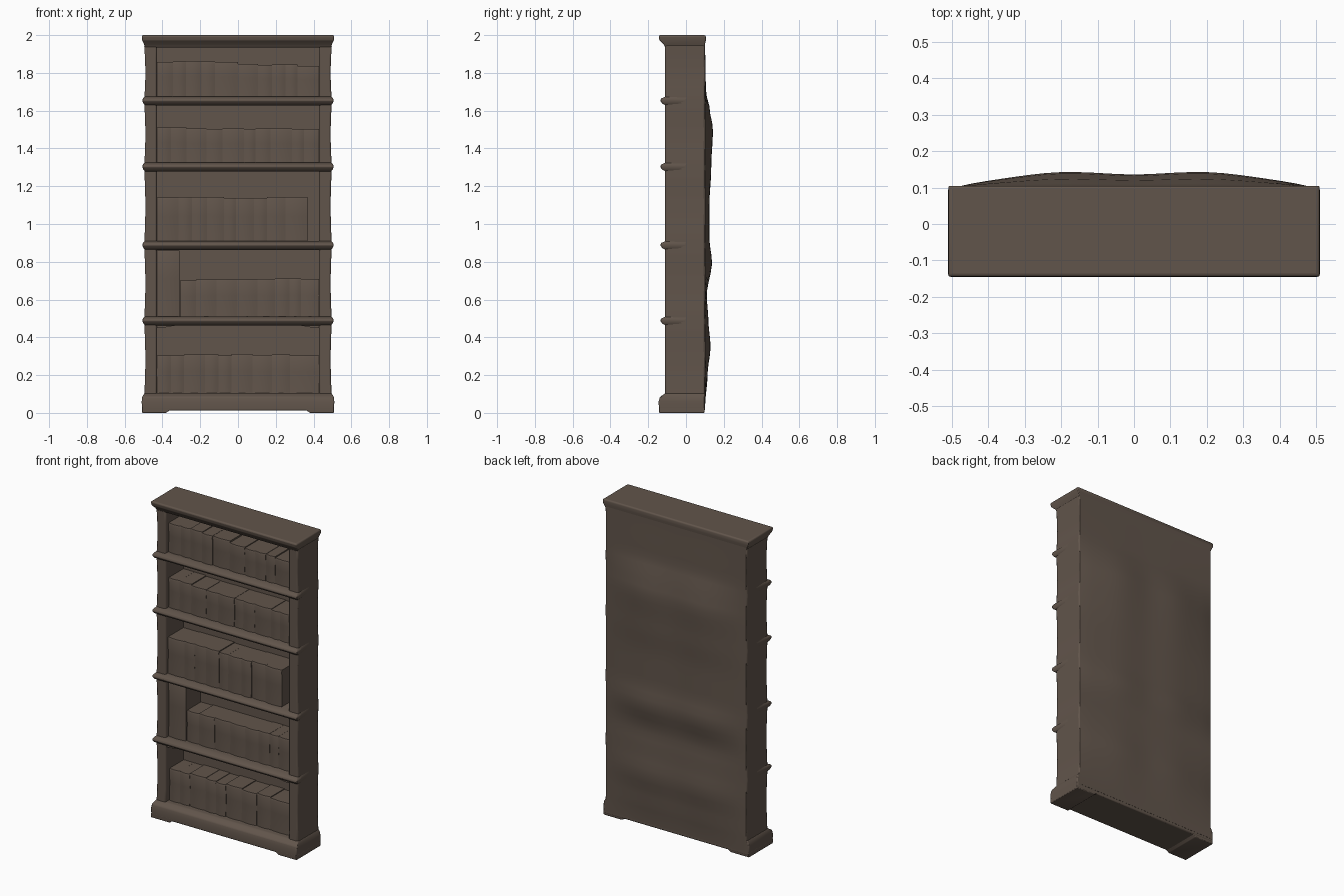
import bpy, bmesh, math, random

random.seed(4)
if "Cube" in bpy.data.objects:
    bpy.data.objects.remove(bpy.data.objects["Cube"])

wood = bpy.data.materials.new("dark_brown_wood")
wood.use_nodes = True
COLOR = (0.12, 0.09, 0.07, 1)
wood.diffuse_color = COLOR
wood.node_tree.nodes["Principled BSDF"].inputs["Base Color"].default_value = COLOR

SHELVES = [0.485, 0.885, 1.3, 1.65]
FRONT, BACK, INNER, OUTER = -0.11, 0.1, 0.43, 0.497


def finish(name, bm, bevel=0.0, angle=40):
    """Turn a bmesh into a smooth-shaded object, optionally with soft edges."""
    bmesh.ops.recalc_face_normals(bm, faces=bm.faces)
    mesh = bpy.data.meshes.new(name)
    bm.to_mesh(mesh)
    bm.free()
    mesh.materials.append(wood)
    obj = bpy.data.objects.new(name, mesh)
    bpy.context.collection.objects.link(obj)
    if bevel:
        mod = obj.modifiers.new("soft_edges", "BEVEL")
        mod.width, mod.segments, mod.limit_method = bevel, 2, "ANGLE"
    bpy.ops.object.select_all(action="DESELECT")
    obj.select_set(True)
    bpy.context.view_layer.objects.active = obj
    bpy.ops.object.shade_smooth_by_angle(angle=math.radians(angle))
    return obj


def loft(bm, rings):
    """Stack outlines of (z, [(x, y), ...]) into a closed solid."""
    loops = [[bm.verts.new((x, y, z)) for x, y in outline] for z, outline in rings]
    n = len(loops[0])
    for low, high in zip(loops, loops[1:]):
        for i in range(n):
            j = (i + 1) % n
            bm.faces.new((low[i], low[j], high[j], high[i]))
    bm.faces.new(loops[0][::-1])
    bm.faces.new(loops[-1])


def rect(x0, x1, y0, y1):
    return [(x0, y0), (x1, y0), (x1, y1), (x0, y1)]


def moulding(name, rings, bevel):
    bm = bmesh.new()
    loft(bm, [(z, rect(-hx, hx, y0, y1)) for z, hx, y0, y1 in rings])
    return finish(name, bm, bevel)


# Plinth, feet and flared cornice
moulding("plinth", [(0.012, 0.508, -0.143, BACK), (0.06, 0.51, -0.145, BACK),
                    (0.085, 0.507, -0.138, BACK), (0.105, 0.495, -0.108, BACK)], 0.006)
for side, label in ((1, "left"), (-1, "right")):
    bm = bmesh.new()
    low = sorted((side * 0.38, side * 0.509))
    high = sorted((side * 0.34, side * 0.509))
    loft(bm, [(0, rect(*low, -0.143, 0.098)), (0.03, rect(*high, -0.144, BACK))])
    finish(label + "_foot", bm, 0.004)
moulding("cornice", [(1.935, 0.493, FRONT, BACK), (1.95, 0.497, -0.118, BACK),
                     (1.972, 0.507, -0.141, 0.105), (1.994, 0.51, -0.145, 0.105),
                     (2.0, 0.504, -0.139, 0.1)], 0.004)

# Side panels, slightly pinched between the shelves
levels = [0.08] + SHELVES + [1.95]
for side, label in ((1, "left"), (-1, "right")):
    bm = bmesh.new()
    rings = []
    for low, high in zip(levels, levels[1:]):
        for t in (0, 0.25, 0.5, 0.75):
            x = OUTER - 0.007 * math.sin(math.pi * t)
            rings.append((low + (high - low) * t, x))
    rings.append((levels[-1], OUTER))
    loft(bm, [(z, rect(*sorted((side * INNER, side * x)), FRONT, BACK)) for z, x in rings])
    finish(label + "_side_panel", bm, 0.008)

# Shelves with a rounded projecting front lip that fades along the sides
for k, z in enumerate(SHELVES):
    bm = bmesh.new()
    rings = []
    for dz, hx, y in ((-0.022, 0.492, -0.108), (-0.012, 0.501, -0.126), (0.002, 0.506, -0.136),
                      (0.014, 0.504, -0.132), (0.026, 0.492, -0.107)):
        rings.append((z + dz, [(-hx, y), (hx, y), (hx, -0.09), (0.49, 0.07), (0.49, 0.09),
                               (-0.49, 0.09), (-0.49, 0.07), (-hx, -0.09)]))
    loft(bm, rings)
    finish("shelf_%d" % (k + 1), bm, 0.003, 50)

# Small corner brackets under the lowest shelf
for side, label in ((1, "left"), (-1, "right")):
    bm = bmesh.new()
    tip, root = side * 0.40, side * 0.432
    loft(bm, [(0.45, rect(*sorted((tip, root)), -0.1, -0.05)),
              (0.466, rect(*sorted((side * 0.31, root)), -0.1, -0.05))])
    finish(label + "_bracket", bm)

# Bulging back panel
PROFILE = [(0.03, 0), (0.2, 0.013), (0.35, 0.029), (0.5, 0.017), (0.62, 0.009), (0.8, 0.037),
           (0.92, 0.023), (1.1, 0.023), (1.3, 0.033), (1.5, 0.042), (1.62, 0.023), (1.7, 0.004),
           (1.98, 0)]


def bulge(z):
    for (a, u), (b, v) in zip(PROFILE, PROFILE[1:]):
        if z <= b:
            t = max(0, (z - a) / (b - a))
            return u + (v - u) * t * t * (3 - 2 * t)
    return 0


bm = bmesh.new()
loft(bm, [(0.03, rect(-0.45, 0.45, 0.07, BACK)), (1.97, rect(-0.45, 0.45, 0.07, BACK))])
NX, NZ = 24, 44
grid = []
for j in range(NZ + 1):
    z = 0.03 + 1.95 * j / NZ
    row = []
    for i in range(NX + 1):
        x = -0.49 + 0.98 * i / NX
        fall = (1 - (abs(x) / 0.49) ** 3.5) * (0.93 + 0.1 * math.cos((abs(x) - 0.2) * 15))
        row.append(bm.verts.new((x, BACK + 0.001 + bulge(z) * fall, z)))
    grid.append(row)
for j in range(NZ):
    for i in range(NX):
        bm.faces.new((grid[j][i], grid[j][i + 1], grid[j + 1][i + 1], grid[j + 1][i]))
# Close the bulge against the panel behind it
rim = [e for e in bm.edges if e.is_boundary]
skirt = bmesh.ops.extrude_edge_only(bm, edges=rim)["geom"]
for v in skirt:
    if isinstance(v, bmesh.types.BMVert):
        v.co.y = 0.09
finish("back_panel", bm, angle=60)


def book_row(name, x0, x1, floor, top_left, top_right, front):
    """Fill a span with closely packed books of varied width and height."""
    bm = bmesh.new()
    x = x0
    while x < x1 - 0.01:
        w = random.uniform(0.06, 0.115)
        if x1 - x - w < 0.05:
            w = x1 - x
        t = (x + w / 2 - x0) / (x1 - x0)
        top = top_left + (top_right - top_left) * t + random.uniform(-0.004, 0.004)
        y = front + random.uniform(-0.003, 0.003)
        a, b = x, x + w
        outline = [(a, y + 0.005), (a + w * 0.2, y + 0.001), (x + w / 2, y - 0.002),
                   (b - w * 0.2, y + 0.001), (b, y + 0.005), (b, 0.075), (a, 0.075)]
        sag = [(px, py + 0.004) if py < 0 else (px, py) for px, py in outline]
        loft(bm, [(floor, outline), (floor + (top - floor) * 0.6, sag),
                  (top - 0.01, outline), (top, sag)])
        x += w
    finish(name, bm, 0, 45)


# Books on each shelf, bottom to top
book_row("bottom_books", -0.428, 0.43, 0.09, 0.308, 0.308, -0.078)
book_row("tall_books", -0.43, -0.31, 0.49, 0.862, 0.858, -0.082)
book_row("second_row_books", -0.308, 0.43, 0.49, 0.705, 0.71, -0.078)
book_row("third_row_books", -0.43, 0.367, 0.89, 1.142, 1.138, -0.09)
book_row("fourth_row_books", -0.43, 0.43, 1.31, 1.508, 1.505, -0.085)
book_row("top_row_left_books", -0.43, 0.0, 1.66, 1.86, 1.86, -0.088)
book_row("top_row_right_books", 0.0, 0.43, 1.66, 1.85, 1.835, -0.088)
